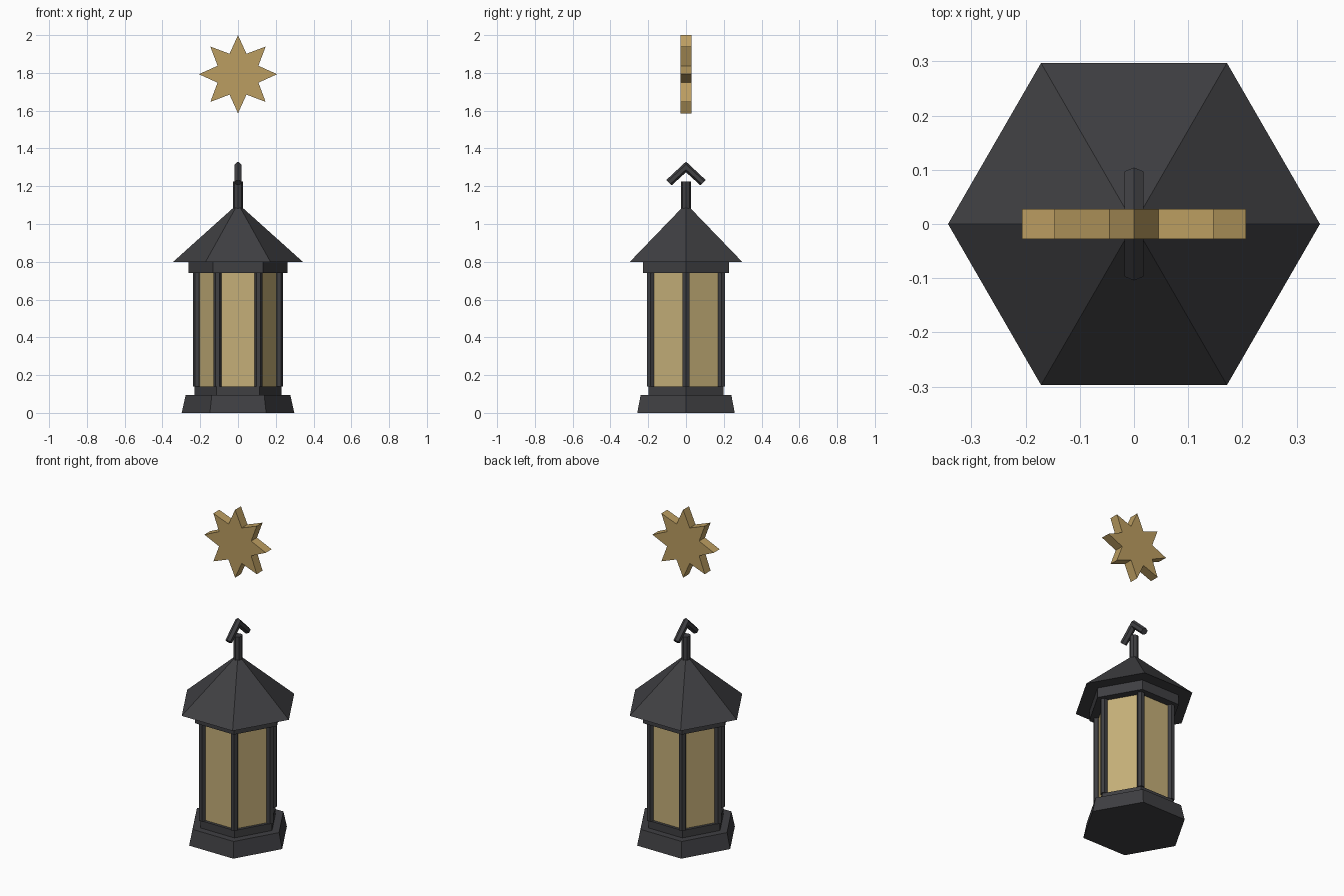
import bpy, bmesh
from math import sin, cos, pi
from mathutils import Vector

if "Cube" in bpy.data.objects:
    bpy.data.objects.remove(bpy.data.objects["Cube"])


def material(name, rgb):
    m = bpy.data.materials.new(name)
    m.diffuse_color = (*rgb, 1)
    m.use_nodes = True
    m.node_tree.nodes["Principled BSDF"].inputs["Base Color"].default_value = m.diffuse_color
    return m


iron = material("dark_iron", (0.05, 0.05, 0.055))
pane = material("warm_glass", (0.56, 0.43, 0.19))
gold = material("gold", (0.50, 0.34, 0.12))


def loft(name, rings, mat):
    """Flat-faced solid through matching rings of points, capped at both ends."""
    bm = bmesh.new()
    loops = [[bm.verts.new(p) for p in ring] for ring in rings]
    n = len(loops[0])
    for a, b in zip(loops, loops[1:]):
        for i in range(n):
            j = (i + 1) % n
            bm.faces.new((a[i], a[j], b[j], b[i]))
    bm.faces.new(loops[0])
    bm.faces.new(loops[-1])
    bmesh.ops.recalc_face_normals(bm, faces=bm.faces)
    mesh = bpy.data.meshes.new(name)
    bm.to_mesh(mesh)
    bm.free()
    mesh.materials.append(mat)
    obj = bpy.data.objects.new(name, mesh)
    bpy.context.collection.objects.link(obj)
    return obj


def prism(name, z0, z1, r0, r1, mat, n=6, x=0, y=0):
    """Upright n-sided prism or frustum with a corner towards +x."""
    return loft(name, [[(x + r * cos(2 * pi * i / n), y + r * sin(2 * pi * i / n), z)
                        for i in range(n)] for z, r in ((z0, r0), (z1, r1))], mat)


# Stacked hexagonal body
prism("base", 0, 0.095, 0.298, 0.277, iron)
prism("base_collar", 0.095, 0.14, 0.23, 0.23, iron)
prism("glass", 0.14, 0.74, 0.21, 0.21, pane)
prism("roof_collar", 0.74, 0.80, 0.263, 0.263, iron)
prism("roof", 0.80, 1.09, 0.343, 0.02, iron)
prism("stem", 1.07, 1.225, 0.026, 0.026, iron, n=8)

# Corner posts
for k in range(6):
    a = k * pi / 3
    prism(f"post_{k + 1}", 0.14, 0.74, 0.021, 0.021, iron,
          x=0.217 * cos(a), y=0.217 * sin(a))

# Bent hook: hexagonal bar with a mitred peak
r, s = 0.02, 0.7071
path = [(Vector((0, -0.09, 1.219)), Vector((0, -s, s))),
        (Vector((0, 0, 1.302)), Vector((0, 0, 2 * s))),
        (Vector((0, 0.09, 1.219)), Vector((0, s, s)))]
loft("hook", [[c + out * (r * cos(i * pi / 3)) + Vector((r * sin(i * pi / 3), 0, 0))
               for i in range(6)] for c, out in path], iron)

# Floating eight-pointed star
star = [(R * sin(i * pi / 8), 1.793 + R * cos(i * pi / 8))
        for i in range(16) for R in [0.117 if i % 2 else 0.207]]
loft("star", [[(x, y, z) for x, z in star] for y in (-0.028, 0.028)], gold)
